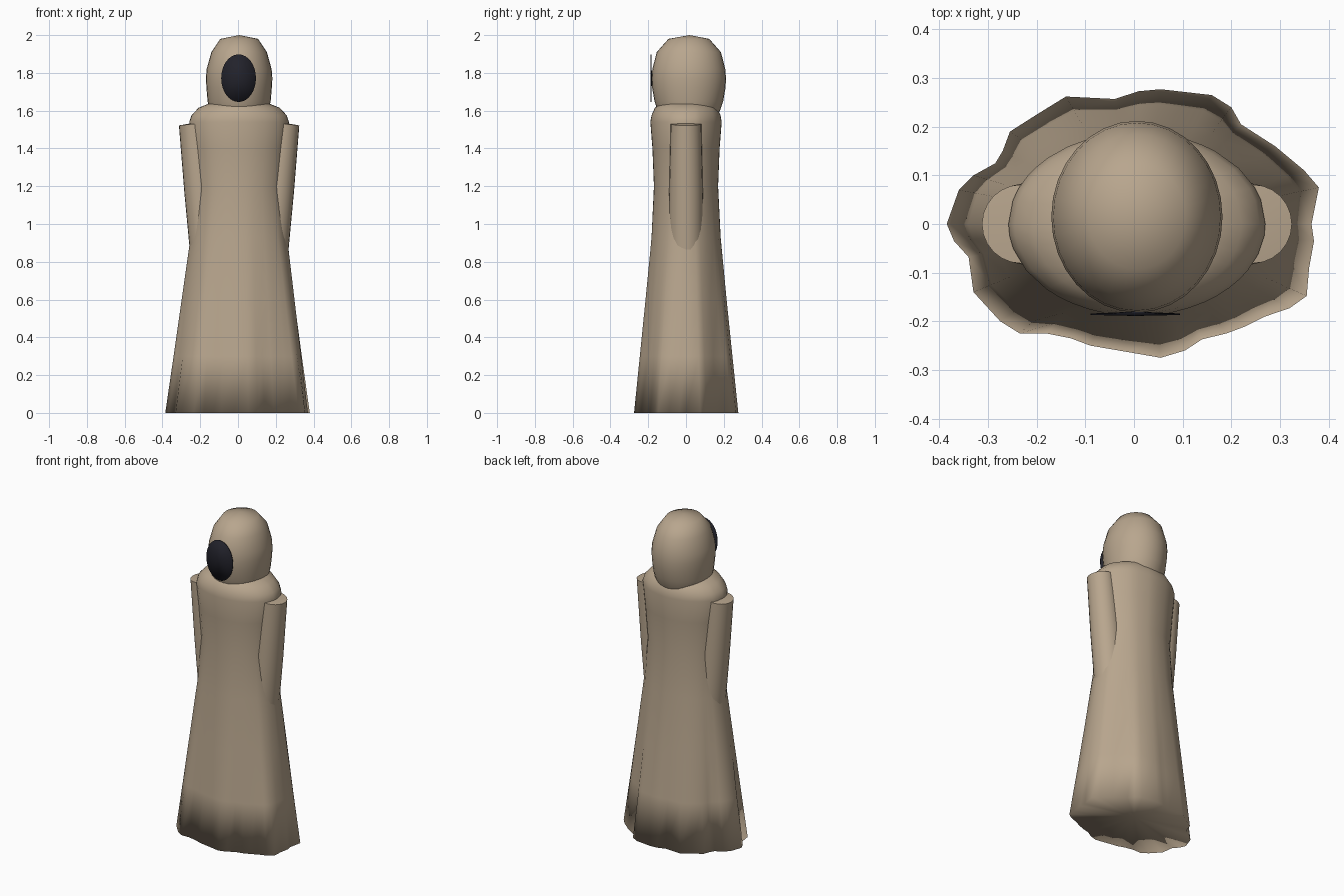
import bpy, bmesh, math
from mathutils import Vector

if "Cube" in bpy.data.objects:
    bpy.data.objects.remove(bpy.data.objects["Cube"])


def material(name, color):
    m = bpy.data.materials.new(name)
    m.diffuse_color = (*color, 1)
    m.use_nodes = True
    m.node_tree.nodes["Principled BSDF"].inputs["Base Color"].default_value = m.diffuse_color
    return m


CLOTH = material("tan_cloth", (0.48, 0.38, 0.27))
DARK = material("dark_face", (0.016, 0.016, 0.024))


def loft(name, rings, mat, bottom, top, angle=180):
    """Skin a list of point rings and close both ends with fans."""
    bm = bmesh.new()
    vs = [[bm.verts.new(p) for p in r] for r in rings]
    n = len(rings[0])
    for a, b in zip(vs, vs[1:]):
        for i in range(n):
            j = (i + 1) % n
            bm.faces.new((a[i], a[j], b[j], b[i]))
    for ring, tip in ((vs[0], bottom), (vs[-1], top)):
        c = bm.verts.new(tip)
        for i in range(n):
            bm.faces.new((ring[i], ring[(i + 1) % n], c))
    bmesh.ops.recalc_face_normals(bm, faces=bm.faces)
    me = bpy.data.meshes.new(name)
    bm.to_mesh(me)
    bm.free()
    ob = bpy.data.objects.new(name, me)
    bpy.context.collection.objects.link(ob)
    me.materials.append(mat)
    bpy.ops.object.select_all(action='DESELECT')
    ob.select_set(True)
    bpy.context.view_layer.objects.active = ob
    bpy.ops.object.shade_smooth_by_angle(angle=math.radians(angle))
    return ob


def ellipse(cx, cy, z, a, b, n=32):
    return [Vector((cx + a * math.cos(2 * math.pi * i / n),
                    cy + b * math.sin(2 * math.pi * i / n), z)) for i in range(n)]


# Robe: ragged hem outline fading into smooth ellipses higher up
hem = [(.365, 0), (.38, .075), (.35, .11), (.29, .16), (.22, .205), (.2, .24), (.16, .265),
       (.055, .277), (.01, .273), (-.04, .257), (-.14, .262), (-.2, .225), (-.255, .19),
       (-.27, .15), (-.285, .125), (-.33, .1), (-.36, .07), (-.385, 0), (-.37, -.035),
       (-.34, -.068), (-.33, -.14), (-.275, -.2), (-.235, -.225), (-.18, -.225),
       (-.13, -.235), (-.09, -.25), (-.02, -.262), (.055, -.275), (.105, -.26),
       (.14, -.237), (.19, -.225), (.23, -.21), (.27, -.19), (.32, -.173),
       (.355, -.148), (.36, -.09), (.37, -.035)]
HA, HB = .37, .267
profile = [(0, HA, HB, 1), (.3, .333, .24, .72), (.6, .297, .213, .4), (.93, .255, .183, .12),
           (1.2, .232, .17, 0), (1.4, .25, .178, 0), (1.54, .264, .189, 0),
           (1.575, .252, .183, 0), (1.615, .215, .165, 0), (1.645, .14, .13, 0)]
rings = []
for z, a, b, fold in profile:
    ring = []
    for x, y in hem:
        u, v = x / HA, y / HB
        k = 1 + (math.hypot(u, v) - 1) * fold
        t = math.atan2(v, u)
        ring.append(Vector((.006 * (1 - fold) + a * k * math.cos(t), b * k * math.sin(t), z)))
    rings.append(ring)
loft("robe", rings, CLOTH, (0, 0, .05), (.006, 0, 1.65))

# Hood: rounded shell sunk into the shoulders
hood = [(1.52, .12, .125), (1.6, .156, .165), (1.65, .167, .182), (1.72, .173, .194),
        (1.77, .176, .197), (1.82, .172, .193), (1.91, .147, .17), (1.98, .1, .108)]
loft("hood", [ellipse(.006, .015, z, a, b) for z, a, b in hood], CLOTH,
     (.006, .01, 1.5), (.006, .018, 2.0))

# Sleeves: tapered tubes leaning into the body
for side, name in ((-1, "left_sleeve"), (1, "right_sleeve")):
    top, low = Vector((.006 + side * .238, 0, 1.53)), Vector((.006 + side * .165, 0, .82))
    rot = Vector((0, 0, 1)).rotation_difference(top - low)
    tube = []
    for f, r in ((0, .092), (.5, .089), (1, .081)):
        c = low.lerp(top, f)
        tube.append([c + rot @ p for p in ellipse(0, 0, 0, r, r, 24)])
    loft(name, tube, CLOTH, low, top + Vector((0, 0, .006)), 50)

# Dark face: thin oval plate in front of the hood
face = [[Vector((p.x, y, 1.772 + p.y)) for p in ellipse(.003, 0, 0, .092, .126)]
        for y in (-.184, -.187)]
loft("face_opening", face, DARK, (.003, -.18, 1.772), (.003, -.189, 1.772))
